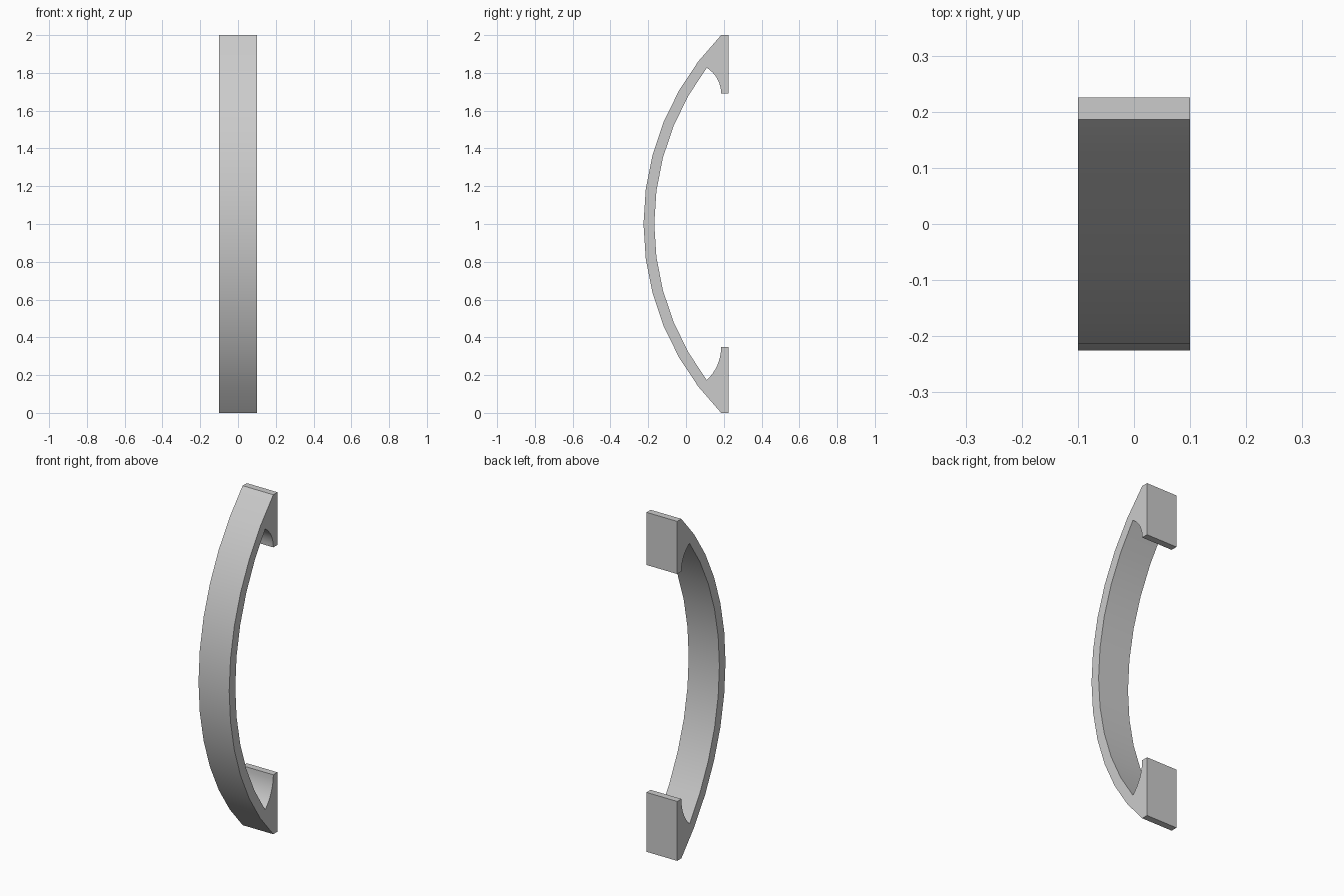
import bpy
import bmesh
from math import asin, cos, sin, radians

cube = bpy.data.objects.get("Cube")
if cube:
    bpy.data.objects.remove(cube, do_unlink=True)

HALF_WIDTH = 0.1
BACK, FOOT_FRONT = 0.225, 0.186   # depth of the two mounting feet
TIP_Y, TIP_Z = 0.11, 0.827        # notch corner, height measured from the middle


def bow(apex, end_y, half_height, segments):
    """Arc bulging towards the front, listed from bottom to top."""
    sag = end_y - apex
    radius = (half_height ** 2 + sag ** 2) / (2 * sag)
    span = asin(half_height / radius)
    angles = [span * (2 * i / segments - 1) for i in range(segments + 1)]
    return [(apex + radius * (1 - cos(a)), 1 + radius * sin(a)) for a in angles]


def notch(foot_z, side, segments=8):
    """Concave curve from the foot edge to the notch corner."""
    rise = TIP_Z - foot_z
    run = FOOT_FRONT - TIP_Y
    radius = (rise ** 2 + run ** 2) / (2 * run)
    span = asin(rise / radius)
    return [(FOOT_FRONT - radius * (1 - cos(span * i / segments)),
             1 + side * (foot_z + radius * sin(span * i / segments)))
            for i in range(segments)]


# Side profile: outer bow, upper foot, inner bow, lower foot
upper_foot, lower_foot = 0.69, 0.65
profile = bow(-0.225, FOOT_FRONT, 1, 12)
profile += [(BACK, 2), (BACK, 1 + upper_foot)]
profile += notch(upper_foot, 1)
profile += bow(-0.168, TIP_Y, TIP_Z, 10)[::-1]
profile += notch(lower_foot, -1)[::-1]
profile += [(BACK, 1 - lower_foot), (BACK, 0)]

# Extrude the profile across the width
bm = bmesh.new()
face = bm.faces.new([bm.verts.new((-HALF_WIDTH, y, z)) for y, z in profile])
extruded = bmesh.ops.extrude_face_region(bm, geom=[face])["geom"]
bmesh.ops.translate(bm, vec=(2 * HALF_WIDTH, 0, 0),
                    verts=[v for v in extruded if isinstance(v, bmesh.types.BMVert)])
bmesh.ops.recalc_face_normals(bm, faces=bm.faces)
mesh = bpy.data.meshes.new("pull_handle")
bm.to_mesh(mesh)
bm.free()
handle = bpy.data.objects.new("pull_handle", mesh)
bpy.context.collection.objects.link(handle)

# Plain grey finish
grey = bpy.data.materials.new("light_grey")
grey.use_nodes = True
colour = (0.6, 0.6, 0.6, 1)
grey.diffuse_color = colour
grey.node_tree.nodes["Principled BSDF"].inputs["Base Color"].default_value = colour
mesh.materials.append(grey)

# Smooth curves with crisp corners
bpy.ops.object.select_all(action="DESELECT")
handle.select_set(True)
bpy.context.view_layer.objects.active = handle
bpy.ops.object.shade_smooth_by_angle(angle=radians(30))
